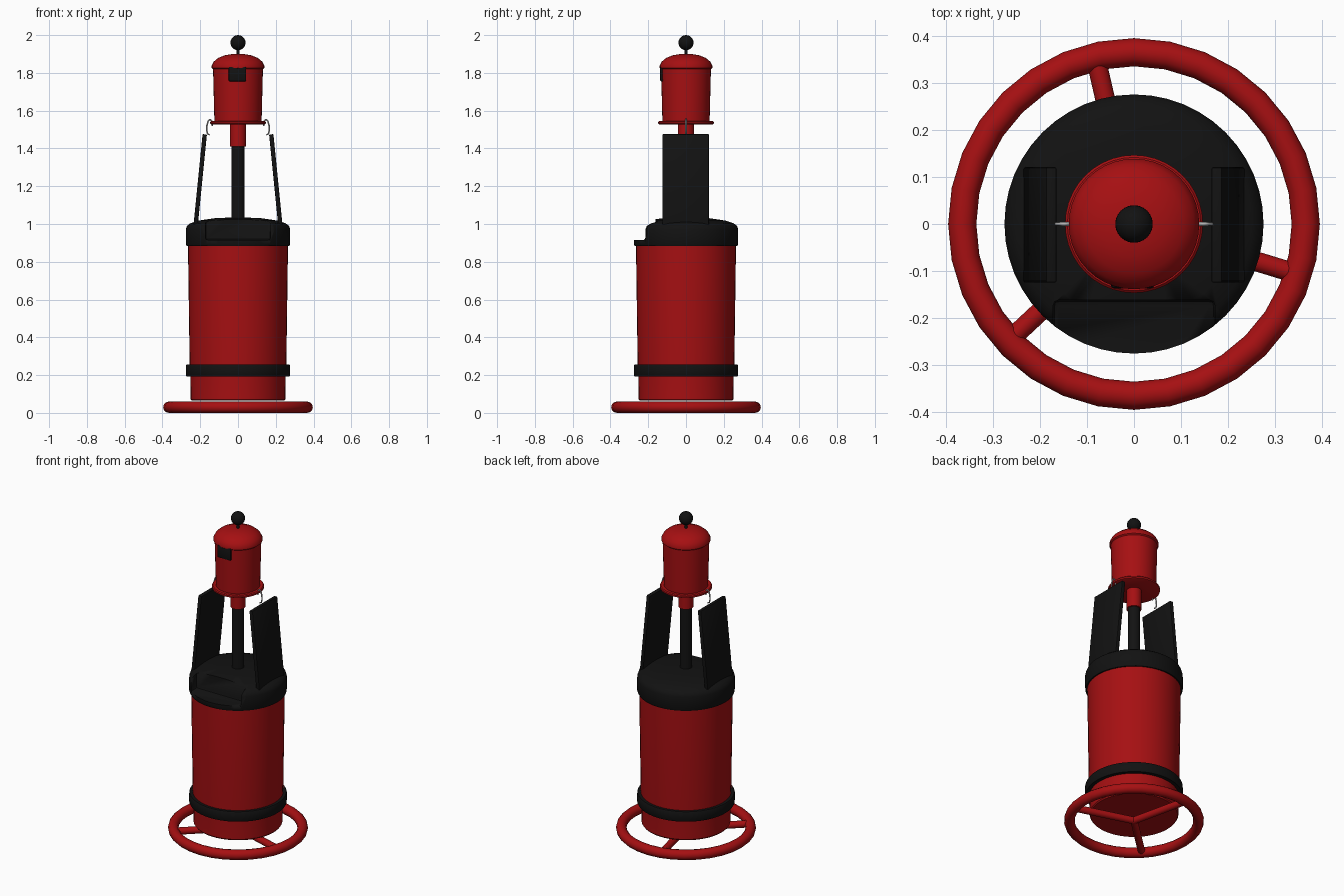
import bpy, bmesh
from math import sin, cos, pi, radians, atan2
from mathutils import Vector, Matrix

cube = bpy.data.objects.get("Cube")
if cube:
    bpy.data.objects.remove(cube, do_unlink=True)


def material(name, rgb):
    m = bpy.data.materials.new(name)
    m.use_nodes = True
    m.diffuse_color = (*rgb, 1)
    m.node_tree.nodes["Principled BSDF"].inputs["Base Color"].default_value = (*rgb, 1)
    return m


RED = material("red paint", (0.38, 0.005, 0.006))
BLACK = material("black rubber", (0.006, 0.006, 0.006))
STEEL = material("steel", (0.45, 0.45, 0.45))


def finish(name, bm, mat, smooth=True):
    bmesh.ops.recalc_face_normals(bm, faces=bm.faces)
    me = bpy.data.meshes.new(name)
    bm.to_mesh(me)
    bm.free()
    ob = bpy.data.objects.new(name, me)
    bpy.context.collection.objects.link(ob)
    me.materials.append(mat)
    if smooth:
        bpy.ops.object.select_all(action='DESELECT')
        ob.select_set(True)
        bpy.context.view_layer.objects.active = ob
        bpy.ops.object.shade_smooth_by_angle(angle=radians(35))
    return ob


def lathe(name, profile, mat, sides=32):
    """Spin (radius, height) points around z."""
    bm = bmesh.new()
    vs = [bm.verts.new((r, 0, z)) for r, z in profile]
    es = [bm.edges.new(p) for p in zip(vs, vs[1:])]
    bmesh.ops.spin(bm, geom=vs + es, cent=(0, 0, 0), axis=(0, 0, 1),
                   angle=2 * pi, steps=sides, use_duplicate=False)
    bmesh.ops.remove_doubles(bm, verts=bm.verts, dist=1e-4)
    return finish(name, bm, mat)


def rod(name, a, b, radius, mat, sides=16):
    a, b = Vector(a), Vector(b)
    d = b - a
    m = Matrix.Translation((a + b) / 2) @ d.to_track_quat('Z', 'Y').to_matrix().to_4x4()
    bm = bmesh.new()
    bmesh.ops.create_cone(bm, cap_ends=True, segments=sides, radius1=radius,
                          radius2=radius, depth=d.length, matrix=m)
    return finish(name, bm, mat)


def box(name, size, mat, loc=(0, 0, 0), tilt=0, bevel=0):
    bm = bmesh.new()
    m = Matrix.Translation(loc) @ Matrix.Rotation(tilt, 4, 'Y') @ Matrix.Diagonal((*size, 1))
    bmesh.ops.create_cube(bm, size=1, matrix=m)
    if bevel:
        bmesh.ops.bevel(bm, geom=bm.edges[:], offset=bevel, segments=2,
                        profile=0.5, affect='EDGES')
    return finish(name, bm, mat)


# Base ring with three spokes meeting at the centre
RING, TUBE = 0.366, 0.03
lathe("base_ring", [(RING + TUBE * cos(a), TUBE + TUBE * sin(a))
                    for a in [i * pi / 6 for i in range(13)]], RED)
for i, deg in enumerate((103, 223, 343)):
    a = radians(deg)
    rod(f"ring_spoke_{i + 1}", (0, 0, TUBE), (RING * cos(a), RING * sin(a), TUBE), 0.021, RED)

# Main body
lathe("body", [(0, 0.065), (0.246, 0.065), (0.251, 0.072), (0.252, 0.2),
               (0.256, 0.26), (0.265, 0.9), (0, 0.9)], RED, 48)
lathe("lower_band", [(0.24, 0.193), (0.273, 0.193), (0.276, 0.198), (0.276, 0.25),
                     (0.273, 0.255), (0.24, 0.255)], BLACK, 48)

# Domed cap with a recess cut in the front
cap = lathe("cap", [(0, 0.884), (0.272, 0.884), (0.276, 0.892), (0.276, 0.972),
                    (0.27, 0.99), (0.252, 1.004), (0.21, 1.018), (0.12, 1.031),
                    (0, 1.036)], BLACK, 48)
cutter = box("recess_cutter", (0.345, 0.2, 0.3), BLACK, (0, -0.262, 1.066), bevel=0.012)
cutter.hide_render = True
cutter.hide_viewport = True
cut = cap.modifiers.new("recess", 'BOOLEAN')
cut.operation = 'DIFFERENCE'
cut.solver = 'EXACT'
cut.object = cutter

# Leaning side panels
for side, s in (("left", 1), ("right", -1)):
    box(f"{side}_panel", (0.023, 0.246, 0.482), BLACK,
        (s * 0.2, -0.002, 1.235), -s * atan2(0.047, 0.47), 0.004)

# Pole and sleeve
rod("pole", (0, 0, 1.0), (0, 0, 1.43), 0.035, BLACK, 24)
rod("pole_sleeve", (0, 0, 1.41), (0, 0, 1.54), 0.043, RED, 24)

# Head with flange and domed lid
lathe("head", [(0, 1.528), (0.142, 1.528), (0.147, 1.531), (0.147, 1.541),
               (0.142, 1.546), (0.125, 1.546), (0.132, 1.82), (0.139, 1.826),
               (0.139, 1.838), (0.128, 1.86), (0.105, 1.879), (0.07, 1.893),
               (0.035, 1.899), (0, 1.9)], RED, 40)
box("head_window", (0.092, 0.02, 0.078), BLACK, (-0.003, -0.127, 1.794), bevel=0.006)

# Top knob
rod("knob_stem", (0, 0, 1.89), (0, 0, 1.94), 0.009, BLACK, 12)
bm = bmesh.new()
bmesh.ops.create_uvsphere(bm, u_segments=24, v_segments=14, radius=0.04,
                          matrix=Matrix.Translation((0, 0, 1.96)))
finish("knob", bm, BLACK)

# Wire hooks hanging from the flange
for side, s in (("left", 1), ("right", -1)):
    cu = bpy.data.curves.new(f"{side}_hook", 'CURVE')
    cu.dimensions = '3D'
    cu.bevel_depth = 0.004
    cu.bevel_resolution = 2
    cu.use_fill_caps = True
    path = [(0.137, 1.52), (0.138, 1.545), (0.148, 1.554), (0.158, 1.545),
            (0.165, 1.52), (0.166, 1.495), (0.161, 1.478), (0.15, 1.472)]
    sp = cu.splines.new('POLY')
    sp.points.add(len(path) - 1)
    for p, (x, z) in zip(sp.points, path):
        p.co = (s * x, 0, z, 1)
    sp.use_smooth = True
    cu.materials.append(STEEL)
    bpy.context.collection.objects.link(bpy.data.objects.new(f"{side}_hook", cu))
